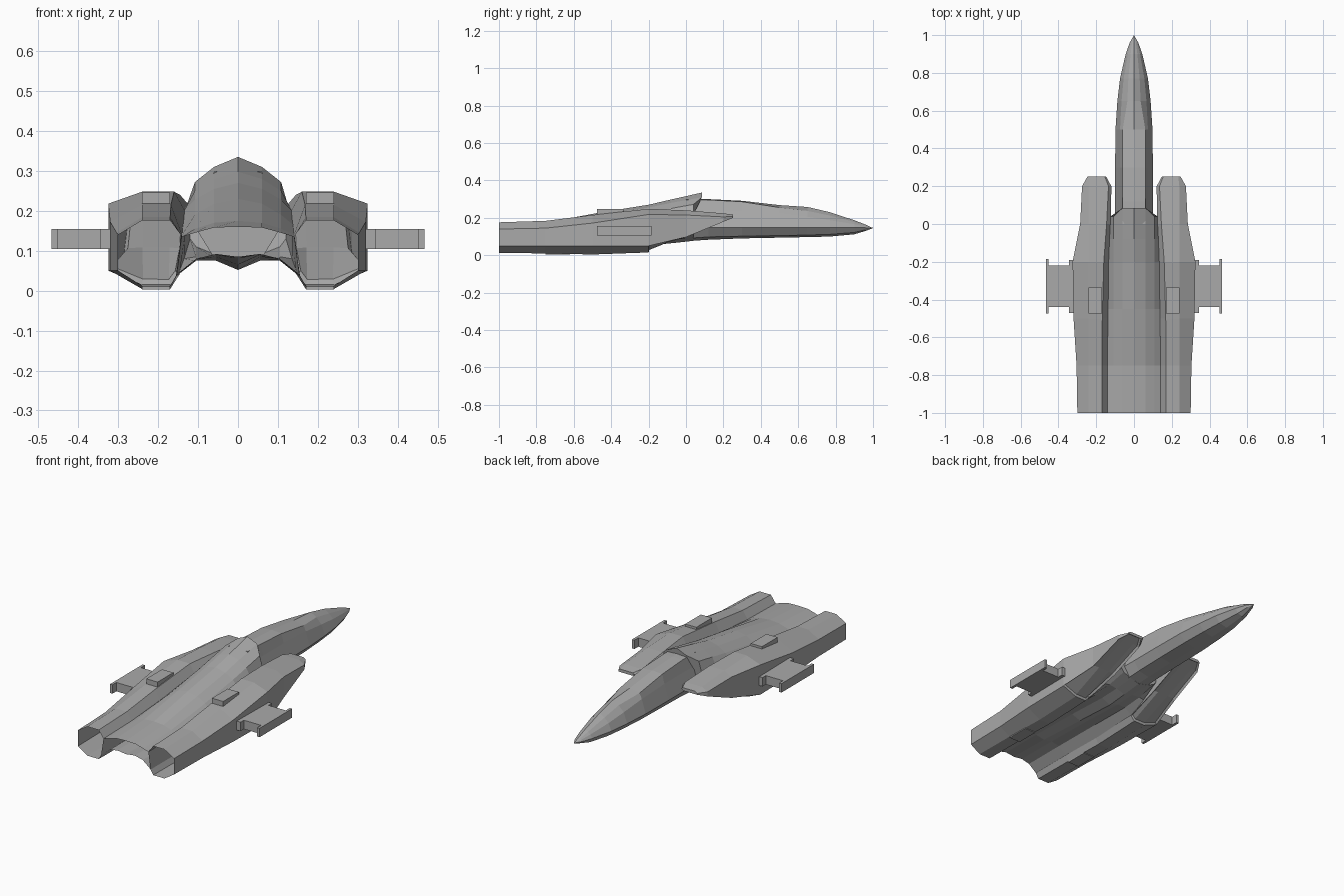
import bpy, bmesh

cube = bpy.data.objects.get("Cube")
if cube:
    bpy.data.objects.remove(cube, do_unlink=True)

GREY = (0.4, 0.4, 0.4, 1)
hull_grey = bpy.data.materials.new("hull_grey")
hull_grey.use_nodes = True
hull_grey.diffuse_color = GREY
hull_grey.node_tree.nodes["Principled BSDF"].inputs["Base Color"].default_value = GREY


def finish(name, bm, mirror=False):
    bmesh.ops.recalc_face_normals(bm, faces=bm.faces)
    mesh = bpy.data.meshes.new(name)
    bm.to_mesh(mesh)
    bm.free()
    mesh.materials.append(hull_grey)
    obj = bpy.data.objects.new(name, mesh)
    bpy.context.collection.objects.link(obj)
    if mirror:
        obj.modifiers.new("Mirror", "MIRROR")
    return obj


def loft(rings, cap_start=False, cap_end=False):
    """Skin a list of closed rings that share one point count."""
    bm = bmesh.new()
    rows = [[bm.verts.new(p) for p in ring] for ring in rings]
    for a, b in zip(rows, rows[1:]):
        for i in range(len(a)):
            j = (i + 1) % len(a)
            bm.faces.new((a[i], a[j], b[j], b[i]))
    if cap_start:
        bm.faces.new(rows[0])
    if cap_end:
        bm.faces.new(rows[-1])
    bmesh.ops.remove_doubles(bm, verts=bm.verts, dist=0.0005)
    bmesh.ops.recalc_face_normals(bm, faces=bm.faces)
    return bm


def both_sides(half):
    """Complete a half ring whose first and last points are on the centre."""
    return half + [(-x, y, z) for x, y, z in half[-2:0:-1]]


def box(bm, x0, x1, y0, y1, z0, z1):
    made = bmesh.ops.create_cube(bm, size=1)["verts"]
    for v in made:
        v.co.x = x0 if v.co.x < 0 else x1
        v.co.y = y0 if v.co.y < 0 else y1
        v.co.z = z0 if v.co.z < 0 else z1


# Central fuselage: ridged deck above, keeled arch below, open at the tail
def body_ring(y, top, mid, side, valley, arch, keel, lead=0.0):
    return both_sides([
        (0, y + lead, top), (0.06, y + lead, mid), (0.108, y, side),
        (valley[0], y, valley[1]), (arch[0], y, arch[1]),
        (0.105, y, arch[2]), (0.055, y, arch[3]), (0, y, keel)])


finish("fuselage", loft([
    body_ring(-1.0, 0.16, 0.158, 0.145, (0.14, 0.135), (0.155, 0.04, 0.08, 0.092), 0.085),
    body_ring(-0.75, 0.175, 0.17, 0.155, (0.14, 0.14), (0.155, 0.04, 0.08, 0.09), 0.08),
    body_ring(-0.45, 0.23, 0.218, 0.19, (0.138, 0.165), (0.155, 0.035, 0.078, 0.085), 0.065),
    body_ring(-0.2, 0.27, 0.255, 0.228, (0.135, 0.2), (0.15, 0.04, 0.075, 0.075), 0.052),
    body_ring(-0.08, 0.298, 0.28, 0.25, (0.13, 0.21), (0.135, 0.08, 0.085, 0.08), 0.064),
    body_ring(0.04, 0.335, 0.31, 0.272, (0.125, 0.215), (0.12, 0.13, 0.11, 0.09), 0.077, 0.045),
], cap_end=True))


# Nose with steep-sided canopy, a chine and a shallow keel
def nose_ring(y, top, ridge_x, ridge_z, shoulder, chine, low, keel):
    return both_sides([
        (0, y, top), (ridge_x, y, ridge_z), (shoulder[0], y, shoulder[1]),
        (chine, y, 0.147), (chine * 0.65, y, low), (0, y, keel)])


finish("nose", loft([
    nose_ring(0.0, 0.302, 0.06, 0.298, (0.075, 0.235), 0.1, 0.09, 0.075),
    nose_ring(0.12, 0.3, 0.06, 0.296, (0.075, 0.235), 0.1, 0.098, 0.083),
    nose_ring(0.3, 0.291, 0.062, 0.286, (0.075, 0.235), 0.1, 0.102, 0.09),
    nose_ring(0.5, 0.268, 0.06, 0.255, (0.074, 0.225), 0.098, 0.105, 0.094),
    nose_ring(0.65, 0.258, 0.035, 0.237, (0.066, 0.205), 0.088, 0.108, 0.097),
    nose_ring(0.77, 0.23, 0.03, 0.212, (0.055, 0.187), 0.074, 0.112, 0.1),
    nose_ring(0.9, 0.187, 0.018, 0.178, (0.032, 0.166), 0.044, 0.122, 0.112),
    nose_ring(0.96, 0.164, 0.01, 0.16, (0.017, 0.155), 0.023, 0.136, 0.13),
    nose_ring(1.0, 0.145, 0, 0.145, (0, 0.145), 0, 0.145, 0.145),
], cap_start=True, cap_end=False))


# Engine nacelles: open tail, front cut off by a raked intake
def nacelle_ring(y, inner, top_in, top, outer, shoulder, bottom):
    rake = 0.015 + 0.41 * (y + 0.2)
    top_out = min(0.24, outer - 0.012)
    return [(inner[0], y, inner[1]), (top_in, y, top), (top_out, y, top),
            (outer, y, shoulder), (outer, y, max(0.05, rake)),
            (top_out, y, max(bottom, rake)), (0.17, y, max(bottom, rake)),
            (inner[0] + 0.014, y, max(0.04, rake))]


bm = loft([
    nacelle_ring(-1.0, (0.14, 0.135), 0.17, 0.176, 0.3, 0.14, 0.012),
    nacelle_ring(-0.75, (0.14, 0.14), 0.17, 0.184, 0.304, 0.145, 0.01),
    nacelle_ring(-0.5, (0.138, 0.16), 0.168, 0.215, 0.32, 0.172, 0.004),
    nacelle_ring(-0.2, (0.133, 0.2), 0.16, 0.248, 0.325, 0.218, 0.004),
    nacelle_ring(0.0, (0.122, 0.213), 0.145, 0.24, 0.285, 0.215, 0.004),
    nacelle_ring(0.2, (0.12, 0.205), 0.135, 0.224, 0.275, 0.205, 0.004),
    nacelle_ring(0.252, (0.148, 0.208), 0.155, 0.217, 0.246, 0.208, 0.004),
], cap_end=True)
mouth = [f for f in bm.faces
         if f.normal.z < -0.75 and f.calc_center_median().y > -0.2]
bmesh.ops.inset_region(bm, faces=mouth, thickness=0.008, depth=-0.012)
finish("engine_nacelles", bm, mirror=True)

# Blocks on the nacelle tops and thin plates beneath
bm = bmesh.new()
box(bm, 0.17, 0.24, -0.475, -0.335, 0.2, 0.246)
finish("top_blocks", bm, mirror=True)
bm = bmesh.new()
box(bm, 0.17, 0.24, -0.75, -0.62, 0.003, 0.012)
finish("belly_plates", bm, mirror=True)

# Side pylons: root plate, stub wing and end rail
bm = bmesh.new()
box(bm, 0.3, 0.345, -0.47, -0.19, 0.105, 0.155)
box(bm, 0.34, 0.458, -0.44, -0.22, 0.105, 0.155)
box(bm, 0.452, 0.467, -0.475, -0.185, 0.105, 0.155)
finish("side_pylons", bm, mirror=True)
